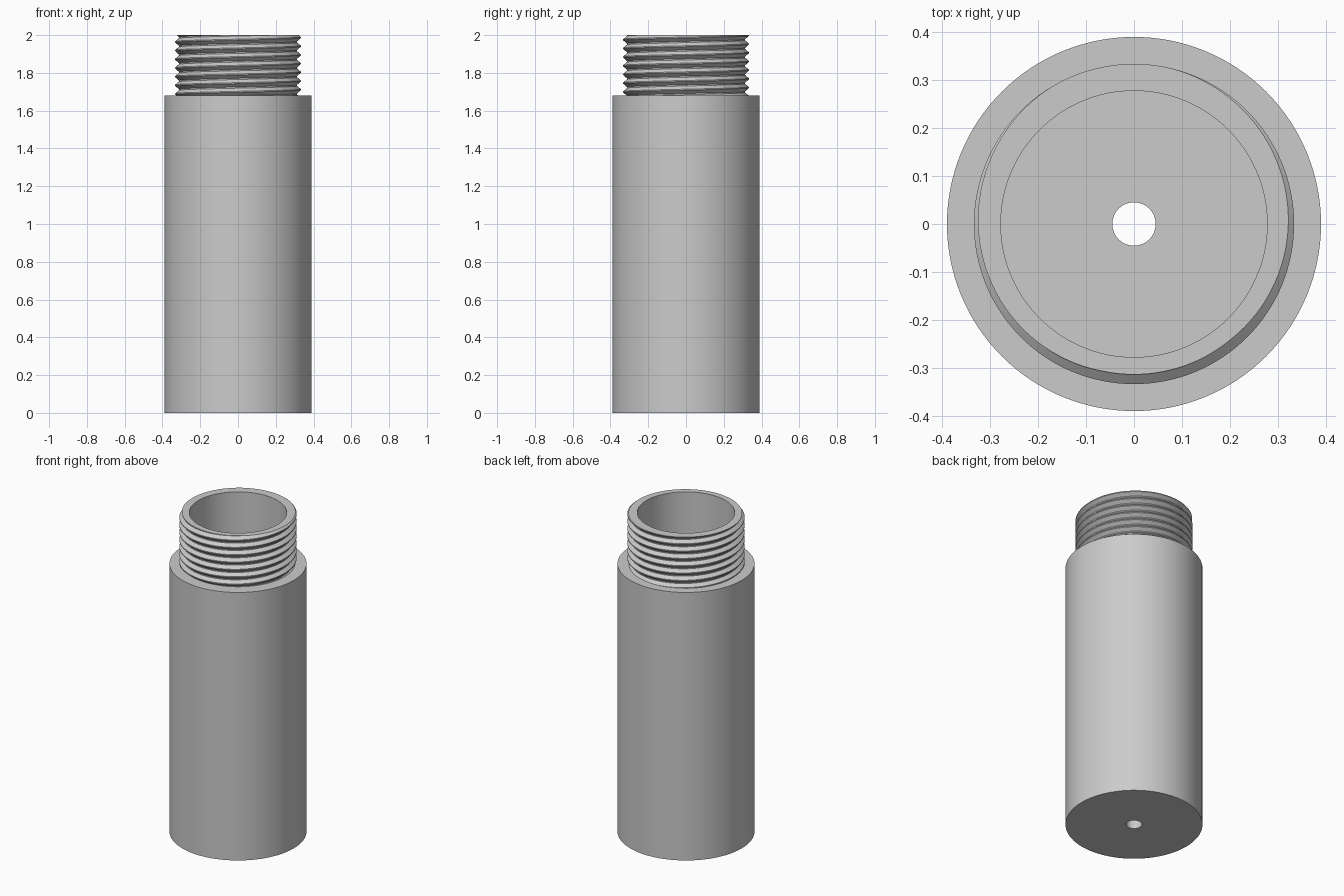
import bpy, bmesh, math

if "Cube" in bpy.data.objects:
    bpy.data.objects.remove(bpy.data.objects["Cube"], do_unlink=True)

SEGMENTS = 128
SHOULDER, TOP = 1.68, 2.0
BODY_R, BORE_R, HOLE_R = 0.389, 0.277, 0.045
FLOOR = 0.11
CREST_R, ROOT_R, PITCH = 0.333, 0.313, 0.046

grey = bpy.data.materials.new("plain grey")
grey.use_nodes = True
colour = (0.6, 0.6, 0.6, 1.0)
grey.diffuse_color = colour
grey.node_tree.nodes["Principled BSDF"].inputs["Base Color"].default_value = colour


def sweep(name, column):
    """Skin the (radius, height) columns returned for each angle around z."""
    bm = bmesh.new()
    rings = []
    for i in range(SEGMENTS + 1):
        a = 2 * math.pi * i / SEGMENTS
        rings.append([bm.verts.new((r * math.cos(a), r * math.sin(a), z))
                      for r, z in column(a)])
    for a, b in zip(rings, rings[1:]):
        for k in range(len(a) - 1):
            bm.faces.new((a[k], b[k], b[k + 1], a[k + 1]))
    # Close the seam and collapse the trimmed rows
    bmesh.ops.remove_doubles(bm, verts=bm.verts, dist=1e-5)
    mesh = bpy.data.meshes.new(name)
    bm.to_mesh(mesh)
    bm.free()
    mesh.materials.append(grey)
    obj = bpy.data.objects.new(name, mesh)
    bpy.context.collection.objects.link(obj)
    bpy.ops.object.select_all(action='DESELECT')
    obj.select_set(True)
    bpy.context.view_layer.objects.active = obj
    bpy.ops.object.shade_smooth_by_angle(angle=math.radians(30))
    return obj


# Hollow body: drilled base, outer wall, shoulder
outer = [(HOLE_R, 0), (BODY_R, 0), (BODY_R, SHOULDER), (0.30, SHOULDER)]
sweep("body", lambda a: outer)

# Bore, inner floor and drilled hole
inner = [(BORE_R, TOP), (BORE_R, FLOOR), (HOLE_R, FLOOR), (HOLE_R, 0)]
sweep("bore", lambda a: inner)

# Thread form over one pitch: (fraction, radius), with narrow flat crest and root
FORM = [(0.0, CREST_R), (0.12, CREST_R), (0.48, ROOT_R), (0.62, ROOT_R), (1.0, CREST_R)]
START = math.radians(100)


def thread_radius(a, z):
    f = ((z - TOP) / PITCH - (a - START) / (2 * math.pi) + 0.06) % 1.0
    for (f0, r0), (f1, r1) in zip(FORM, FORM[1:]):
        if f <= f1:
            return r0 + (r1 - r0) * (f - f0) / (f1 - f0)


def thread_column(a):
    # Helical rows trimmed at the shoulder and the mouth, ending in the rim
    points = [(0.30, SHOULDER)]
    for turn in range(-10, 4):
        for f, r in FORM[:-1]:
            z = TOP + PITCH * (turn + f - 0.06 + (a - START) / (2 * math.pi))
            if z <= SHOULDER:
                z, r = SHOULDER, thread_radius(a, SHOULDER)
            elif z >= TOP:
                z, r = TOP, thread_radius(a, TOP)
            points.append((r, z))
    return points + [(BORE_R, TOP)]


sweep("threaded_neck", thread_column)
